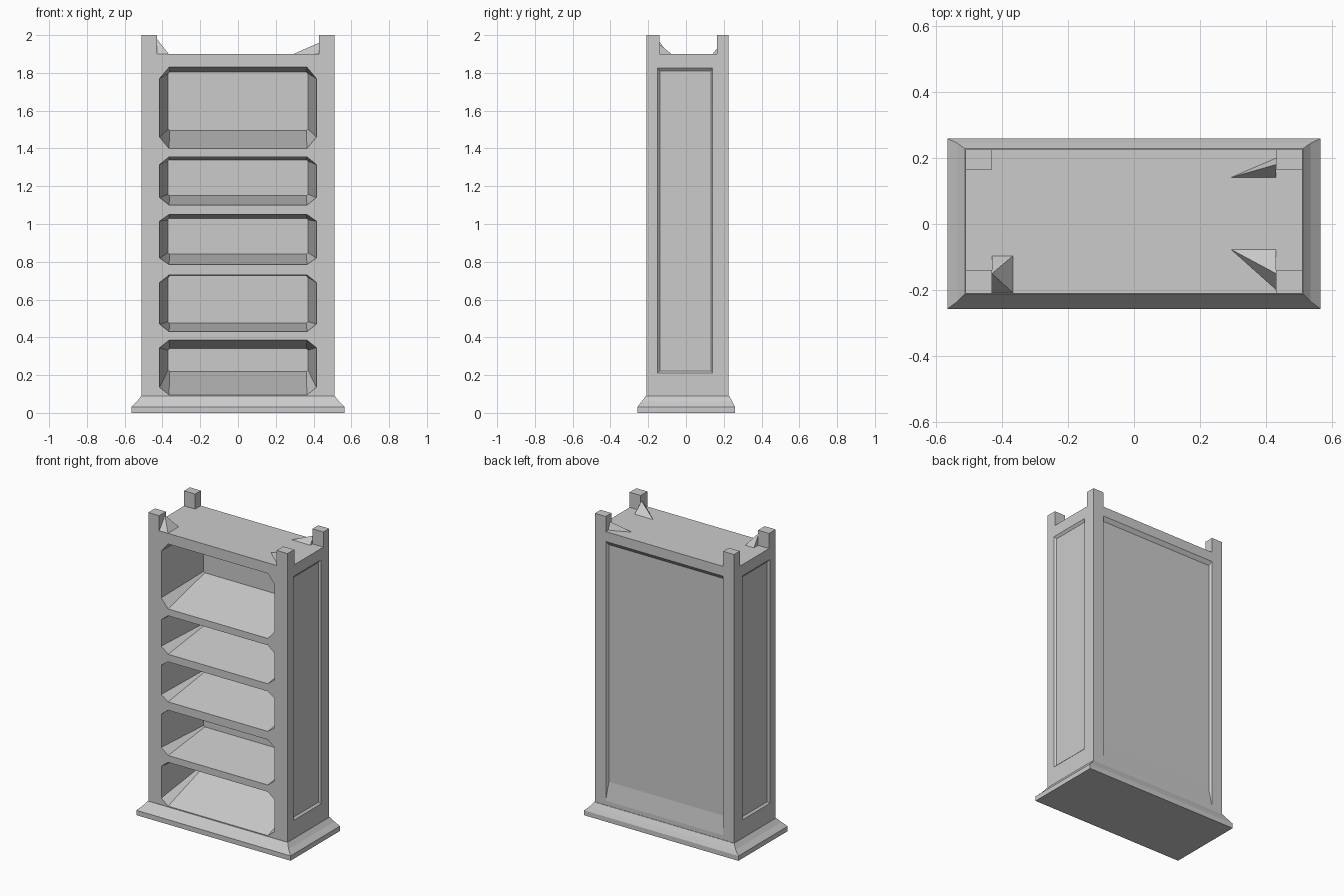
import bpy, bmesh
from mathutils import Vector

if "Cube" in bpy.data.objects:
    bpy.data.objects.remove(bpy.data.objects["Cube"])


def loft(name, loops):
    """Closed solid skinned through loops with equal point counts."""
    bm = bmesh.new()
    rings = [[bm.verts.new(p) for p in lp] for lp in loops]
    n = len(rings[0])
    for a, b in zip(rings, rings[1:]):
        for i in range(n):
            j = (i + 1) % n
            bm.faces.new((a[i], a[j], b[j], b[i]))
    bm.faces.new(rings[0])
    bm.faces.new(rings[-1])
    bmesh.ops.recalc_face_normals(bm, faces=bm.faces)
    me = bpy.data.meshes.new(name)
    bm.to_mesh(me)
    bm.free()
    ob = bpy.data.objects.new(name, me)
    bpy.context.collection.objects.link(ob)
    return ob


def rect(x0, x1, y0, y1, z):
    return [(x0, y0, z), (x1, y0, z), (x1, y1, z), (x0, y1, z)]


def front_octagon(w, z0, z1, cx, cz, y):
    """Rectangle in the xz plane with clipped corners."""
    return [(-w + cx, y, z0), (w - cx, y, z0), (w, y, z0 + cz), (w, y, z1 - cz),
            (w - cx, y, z1), (-w + cx, y, z1), (-w, y, z1 - cz), (-w, y, z0 + cz)]


def cut(target, cutter):
    cutter.hide_render = True
    mod = target.modifiers.new("cut", 'BOOLEAN')
    mod.operation = 'DIFFERENCE'
    mod.solver = 'EXACT'
    mod.object = cutter
    bpy.context.view_layer.objects.active = target
    bpy.ops.object.modifier_apply(modifier=mod.name)
    bpy.data.objects.remove(cutter)


# Flared plinth
loft("plinth", [rect(-.565, .565, -.257, .259, 0),
                rect(-.565, .565, -.257, .259, .032),
                rect(-.535, .535, -.235, .245, .06),
                rect(-.512, .512, -.212, .228, .09)])

# Case body
body = loft("bookcase_body", [rect(-.51, .51, -.21, .225, .08),
                              rect(-.51, .51, -.21, .225, 1.9)])

# Shelf bays: front bottom, front top, back bottom, back top, corner clip height
bays = [(.095, .385, .22, .34, .04), (.43, .73, .475, .725, .04),
        (.785, 1.05, .84, 1.03, .035), (1.10, 1.355, 1.15, 1.34, .04),
        (1.40, 1.83, 1.495, 1.805, .06)]
for f0, f1, b0, b1, c in bays:
    cut(body, loft("bay_cutter", [front_octagon(.415, f0, f1, .05, c, -.3),
                                  front_octagon(.415, f0, f1, .05, c, -.208),
                                  front_octagon(.37, b0, b1, .008, .008, .17)]))

# Shallow side panels
for s in (-1, 1):
    def side(x, y0, y1, z0, z1):
        return [(s * x, y0, z0), (s * x, y1, z0), (s * x, y1, z1), (s * x, y0, z1)]
    cut(body, loft("side_panel_cutter", [side(.6, -.15, .14, .21, 1.825),
                                         side(.51, -.15, .14, .21, 1.825),
                                         side(.498, -.138, .132, .222, 1.81)]))


# Back panel, fading out toward the bottom
def back(y, x, z0, z1):
    return [(-x, y, z0), (x, y, z0), (x, y, z1), (-x, y, z1)]


cut(body, loft("back_panel_cutter", [back(.3, .43, .12, 1.835),
                                     back(.225, .43, .12, 1.835),
                                     back(.207, .42, .24, 1.81)]))

# Corner post finials
for sx in (-1, 1):
    for name, y0, y1 in (("front", -.21, -.14), ("back", .165, .225)):
        xs = sorted((sx * .43, sx * .51))
        loft(name + "_post_top", [rect(*xs, y0, y1, 1.89), rect(*xs, y0, y1, 2.0)])


# Small sloping gussets where the posts meet the top
def gusset(name, base, apex):
    bm = bmesh.new()
    for p in base:
        bm.verts.new((*p, 1.898))
    bm.verts.new(apex)
    bmesh.ops.convex_hull(bm, input=bm.verts)
    me = bpy.data.meshes.new(name)
    bm.to_mesh(me)
    bm.free()
    bpy.context.collection.objects.link(bpy.data.objects.new(name, me))


gusset("front_left_gusset", [(-.43, -.21), (-.365, -.21), (-.365, -.095), (-.43, -.095)],
       (-.43, -.15, 1.98))
gusset("front_right_gusset", [(.43, -.20), (.29, -.075), (.43, -.075)], (.43, -.15, 1.96))
gusset("back_right_gusset", [(.43, .20), (.29, .14), (.43, .14)], (.43, .18, 1.95))
